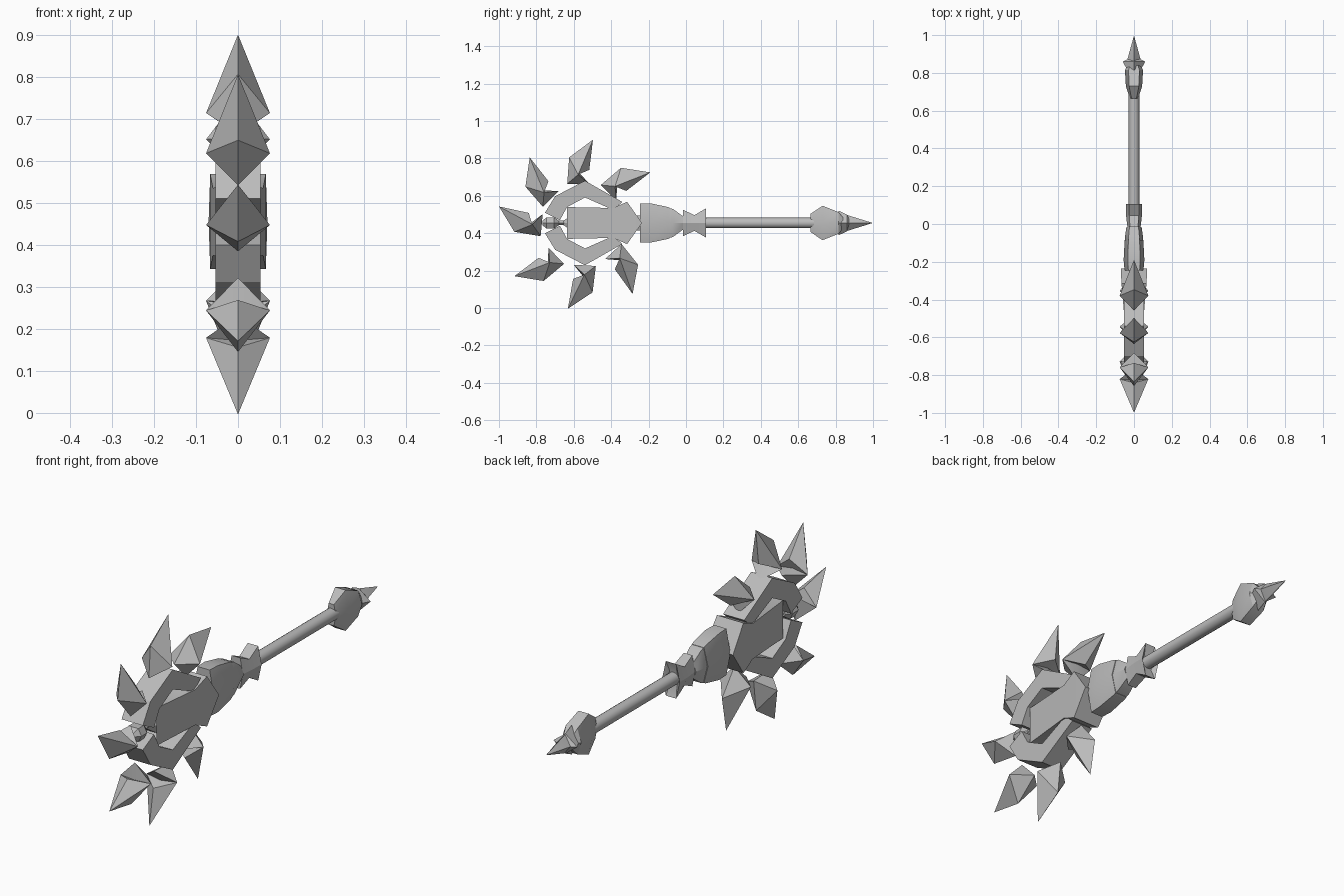
import bpy, bmesh, math
from mathutils import Vector

cube = bpy.data.objects.get("Cube")
if cube:
    bpy.data.objects.remove(cube, do_unlink=True)

AXIS = 0.455                      # height of the shaft
HUB = Vector((0, -0.553, 0.4465))  # centre of the claw wheel

steel = bpy.data.materials.new("steel_grey")
steel.use_nodes = True
GREY = (0.5, 0.5, 0.5, 1)
steel.diffuse_color = GREY
steel.node_tree.nodes["Principled BSDF"].inputs["Base Color"].default_value = GREY


def finish(name, bm, angle=28):
    bmesh.ops.remove_doubles(bm, verts=bm.verts, dist=0.0001)
    bmesh.ops.recalc_face_normals(bm, faces=bm.faces)
    mesh = bpy.data.meshes.new(name)
    bm.to_mesh(mesh)
    bm.free()
    mesh.materials.append(steel)
    obj = bpy.data.objects.new(name, mesh)
    bpy.context.collection.objects.link(obj)
    bpy.ops.object.select_all(action='DESELECT')
    obj.select_set(True)
    bpy.context.view_layer.objects.active = obj
    bpy.ops.object.shade_smooth_by_angle(angle=math.radians(angle))
    return obj


def slab(name, outline, width):
    """Side outline of (y, z offset) extruded across x; width may vary with y."""
    bm = bmesh.new()
    sides = [[bm.verts.new((s * width(y), y, AXIS + z)) for y, z in outline] for s in (-1, 1)]
    for side in sides:
        bm.faces.new(side)
    n = len(outline)
    for i in range(n):
        j = (i + 1) % n
        bm.faces.new((sides[0][i], sides[0][j], sides[1][j], sides[1][i]))
    bmesh.ops.triangulate(bm, faces=[f for f in bm.faces if len(f.verts) > 4])
    return finish(name, bm)


def loft(name, sections, ring):
    """Skin cross-sections (y, half width, half height) along the shaft."""
    bm = bmesh.new()
    loops = [[bm.verts.new((cx * hx, y, AXIS + cz * hz)) for cx, cz in ring] for y, hx, hz in sections]
    n = len(ring)
    for a, b in zip(loops, loops[1:]):
        for i in range(n):
            j = (i + 1) % n
            bm.faces.new((a[i], a[j], b[j], b[i]))
    bm.faces.new(loops[0])
    bm.faces.new(loops[-1])
    return finish(name, bm)


def claw(name, degrees):
    """Faceted claw: two apexes joined to a flat outline of (outward, sideways)."""
    out = Vector((0, math.cos(math.radians(degrees)), math.sin(math.radians(degrees))))
    side = Vector((0, -out.z, out.y))
    outline = [(.457, 0), (.295, 0), (.27, .048), (.22, -.01), (.206, .108), (.348, .115)]
    bm = bmesh.new()
    rim = [bm.verts.new(HUB + out * u + side * v) for u, v in outline]
    for s in (-1, 1):
        apex = bm.verts.new(HUB + out * .262 + side * .056 + Vector((s * .076, 0, 0)))
        for i in range(len(rim)):
            bm.faces.new((apex, rim[i], rim[(i + 1) % len(rim)]))
    return finish(name, bm, 20)


def regular(n):
    return [(math.cos(math.tau * i / n), math.sin(math.tau * i / n)) for i in range(n)]


HEX = [(1, 0), (.6, 1), (-.6, 1), (-1, 0), (-.6, -1), (.6, -1)]
DIAMOND = regular(4)

# Seven swept claws around the wheel
for k, a in enumerate((37.6, 83, 128.2, 167.8, 217.1, 260.1, 305.8)):
    claw(f"claw_{k + 1}", a)

# Split ring, upper and lower halves
arc = [(-.754, .055), (-.70, .143), (-.54, .226), (-.34, .112),
       (-.39, .07), (-.54, .136), (-.636, .085), (-.674, .015)]
for label, s in (("upper", 1), ("lower", -1)):
    slab(f"{label}_ring", [(y, s * z) for y, z in arc], lambda y: .053)

# Forked core inside the ring
half = [(-.636, .085), (-.39, .08), (-.315, .113)]
core = half + [(-.235, 0)] + [(y, -z) for y, z in reversed(half)] + [(-.555, 0)]
slab("forked_core", core, lambda y: .07 - .085 * max(0, -.27 - y))

# Front gems
loft("front_gem", [(-.768, .02, .012), (-.745, .04, .03), (-.705, .04, .03), (-.68, .02, .012)], HEX)
loft("gem_link", [(-.69, .012, .012), (-.64, .012, .012)], DIAMOND)
loft("inner_gem", [(-.655, .01, .012), (-.61, .04, .042), (-.55, .03, .01)], HEX)

# Collars between the head and the shaft
loft("neck", [(-.33, .03, .04), (-.2, .03, .04)], HEX)
loft("neck_spur", [(-.27, .02, .03), (-.215, .045, .055), (-.19, .03, .03)], HEX)
loft("large_collar", [(-.245, .05, .105), (-.19, .055, .105), (-.095, .05, .085), (-.085, .05, .08)], HEX)
loft("middle_collar", [(-.115, .045, .085), (-.07, .048, .075), (-.015, .04, .035)], HEX)
loft("shaft_collar", [(-.015, .035, .07), (.045, .042, .042), (.107, .043, .078), (.09, .03, .03)], HEX)

# Shaft
loft("shaft", [(-.2, .028, .028), (.7, .028, .028)], regular(16))

# Pommel and end spike
loft("pommel", [(.665, .022, .048), (.73, .043, .092), (.815, .048, .058), (.84, .035, .03)], HEX)
loft("spike_guard", [(.815, .035, .066), (.86, .06, .045), (.875, .03, .03)], DIAMOND)
loft("end_spike", [(.83, .03, .04), (.86, .038, .043), (.995, .001, .001)], DIAMOND)
